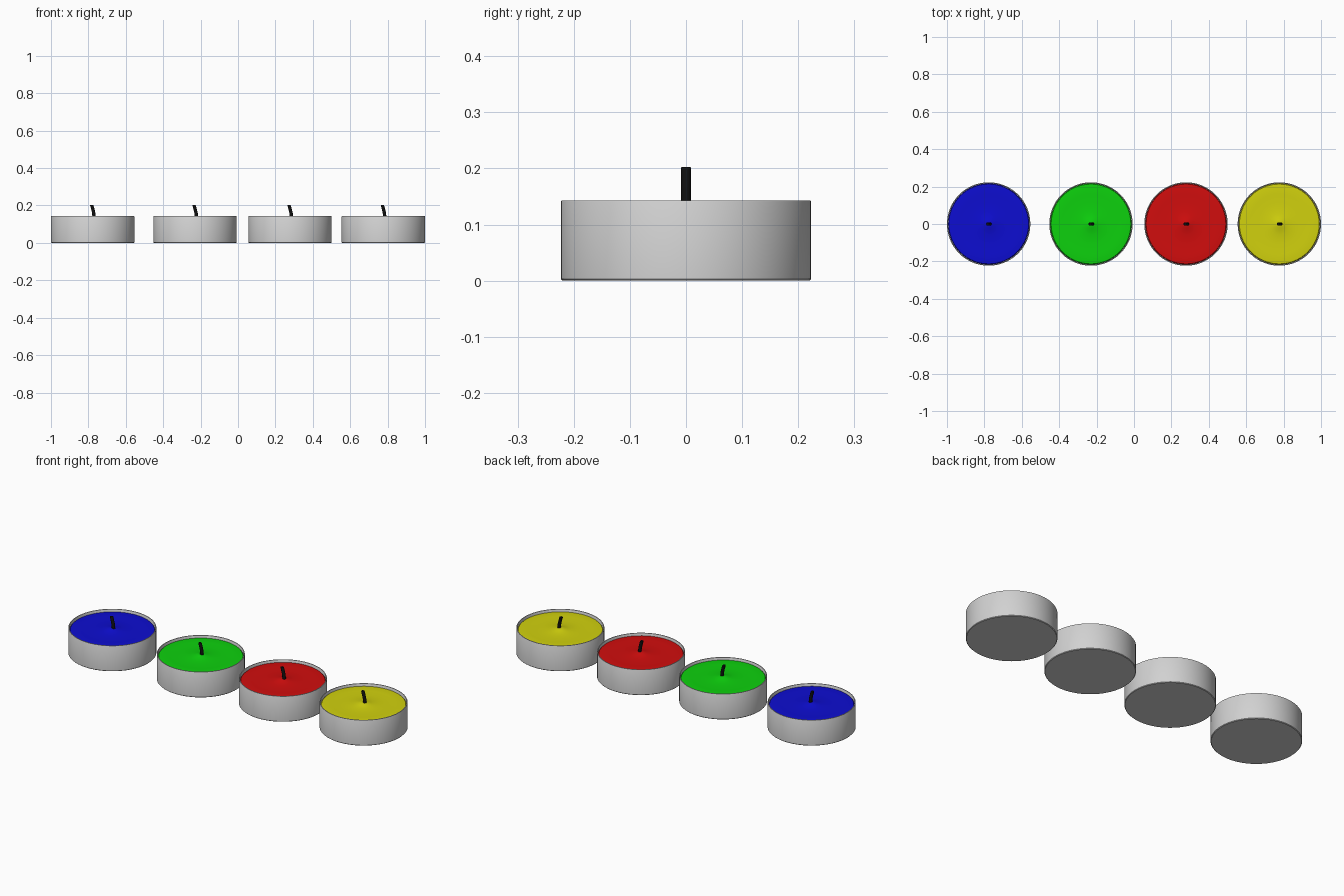
import bpy, math
from mathutils import Vector

if "Cube" in bpy.data.objects:
    bpy.data.objects.remove(bpy.data.objects["Cube"])


def material(name, rgb):
    m = bpy.data.materials.new(name)
    m.diffuse_color = (*rgb, 1)
    m.use_nodes = True
    m.node_tree.nodes["Principled BSDF"].inputs["Base Color"].default_value = m.diffuse_color
    return m


def make_object(name, verts, faces, mat, x, angle=35):
    mesh = bpy.data.meshes.new(name)
    mesh.from_pydata(verts, [], faces)
    mesh.materials.append(mat)
    ob = bpy.data.objects.new(name, mesh)
    bpy.context.collection.objects.link(ob)
    ob.location.x = x
    bpy.ops.object.select_all(action='DESELECT')
    ob.select_set(True)
    bpy.context.view_layer.objects.active = ob
    bpy.ops.object.shade_smooth_by_angle(angle=math.radians(angle))
    return ob


def rings_to_mesh(rings):
    """Skin equal-sized rings from first to last, capping both ends."""
    n = len(rings[0])
    verts = [p for r in rings for p in r]
    faces = [(i * n + j, i * n + (j + 1) % n, (i + 1) * n + (j + 1) % n, (i + 1) * n + j)
             for i in range(len(rings) - 1) for j in range(n)]
    faces.append(tuple(reversed(range(n))))
    faces.append(tuple(range(len(verts) - n, len(verts))))
    return verts, faces


def circle(r, z, n, cx=0.0):
    return [Vector((cx + r * math.cos(2 * math.pi * j / n),
                    r * math.sin(2 * math.pi * j / n), z)) for j in range(n)]


def lathe(name, profile, mat, x, n=64):
    return make_object(name, *rings_to_mesh([circle(r, z, n) for r, z in profile]), mat, x)


# Profiles as (radius, height)
CUP = [(0.220, 0), (0.223, 0.003), (0.223, 0.141), (0.222, 0.143), (0.218, 0.143),
       (0.217, 0.141), (0.217, 0.006)]
WAX = [(0.2165, 0.008), (0.2165, 0.126), (0.213, 0.130), (0.206, 0.131), (0.16, 0.130), (0.11, 0.129),
       (0.08, 0.130), (0.055, 0.132), (0.035, 0.135), (0.02, 0.139), (0.01, 0.141)]
# Wick path as (x offset, height), leaning gently to the left
WICK = [(0.008, 0.12), (0.007, 0.143), (0.006, 0.158), (0.003, 0.172), (-0.001, 0.187), (-0.005, 0.201),
        (-0.005, 0.203)]

tin = material("tin grey", (0.64, 0.64, 0.64))
black = material("wick black", (0.005, 0.005, 0.005))
candles = [("blue", -0.777, (0.004, 0.004, 0.64)), ("green", -0.230, (0.004, 0.64, 0.004)),
           ("red", 0.278, (0.64, 0.004, 0.004)), ("yellow", 0.777, (0.64, 0.64, 0.004))]

for colour, x, rgb in candles:
    lathe(colour + "_cup", CUP, tin, x)
    lathe(colour + "_wax", WAX, material(colour + " wax", rgb), x)
    rings = [circle(0.007 if i == len(WICK) - 1 else 0.009, z, 12, cx)
             for i, (cx, z) in enumerate(WICK)]
    make_object(colour + "_wick", *rings_to_mesh(rings), black, x)
